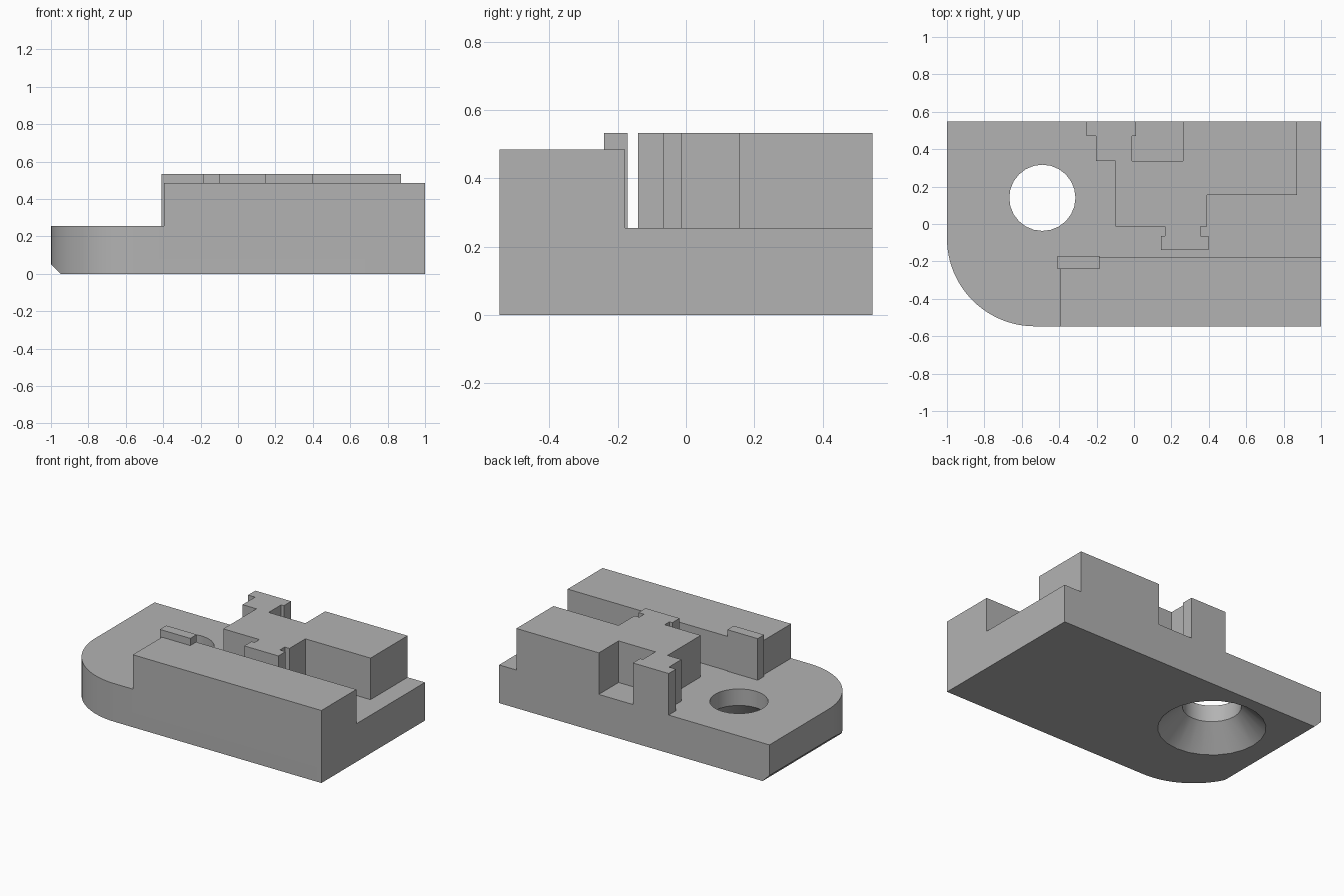
import bpy, bmesh
from math import cos, sin, pi, radians

cube = bpy.data.objects.get("Cube")
if cube:
    bpy.data.objects.remove(cube, do_unlink=True)

grey = bpy.data.materials.new("plain grey")
grey.use_nodes = True
colour = (0.45, 0.45, 0.45, 1)
grey.diffuse_color = colour
grey.node_tree.nodes["Principled BSDF"].inputs["Base Color"].default_value = colour

BACK, FLOOR, TOP = 0.547, 0.255, 0.533


def add_object(name, bm):
    bmesh.ops.recalc_face_normals(bm, faces=bm.faces)
    mesh = bpy.data.meshes.new(name)
    bm.to_mesh(mesh)
    bm.free()
    mesh.materials.append(grey)
    obj = bpy.data.objects.new(name, mesh)
    bpy.context.collection.objects.link(obj)
    return obj


def loft(name, rings):
    """Closed solid through rings of equal point count."""
    bm = bmesh.new()
    loops = [[bm.verts.new(p) for p in ring] for ring in rings]
    n = len(loops[0])
    bm.faces.new(loops[0][::-1])
    bm.faces.new(loops[-1])
    for low, high in zip(loops, loops[1:]):
        for i in range(n):
            j = (i + 1) % n
            bm.faces.new((low[i], low[j], high[j], high[i]))
    return add_object(name, bm)


def prism(name, outline, z0, z1):
    return loft(name, [[(x, y, z) for x, y in outline] for z in (z0, z1)])


def box(name, x0, x1, y0, y1, z0, z1):
    return prism(name, [(x0, y0), (x1, y0), (x1, y1), (x0, y1)], z0, z1)


def combine(target, tool, operation):
    mod = target.modifiers.new(operation, 'BOOLEAN')
    mod.operation, mod.solver, mod.object = operation, 'EXACT', tool
    bpy.context.view_layer.objects.active = target
    bpy.ops.object.modifier_apply(modifier=mod.name)
    bpy.data.objects.remove(tool, do_unlink=True)


# Base plate with one large rounded front corner
R = 0.47
arc = [(-1 + R - R * cos(a), -BACK + R - R * sin(a))
       for a in (i * pi / 48 for i in range(25))]
body = prism("keyed_plate", arc + [(1, -BACK), (1, BACK), (-1, BACK)], 0, FLOOR)

# Bevel under the right-hand edge
wedge = [(-1.05, 0.1), (-1.05, -0.05), (-0.9, -0.05)]
combine(body, loft("bevel_cutter", [[(x, y, z) for x, z in wedge] for y in (-1, 1)]),
        'DIFFERENCE')

# Countersunk screw hole
def ring(radius, z, sides=24):
    return [(-0.49 + radius * cos(2 * pi * i / sides),
             0.14 + radius * sin(2 * pi * i / sides), z) for i in range(sides)]


combine(body, loft("hole_cutter", [ring(0.375, -0.05), ring(0.177, 0.145),
                                   ring(0.177, 0.4)]), 'DIFFERENCE')

# Front rail and the small tab at its end
combine(body, box("front_rail", -0.395, 1, -BACK, -0.178, 0.1, 0.485), 'UNION')
combine(body, box("rail_tab", -0.41, -0.185, -0.24, -0.172, 0.2, TOP), 'UNION')

# Stepped block with hooked ends
key = [(-0.255, BACK), (-0.255, 0.47), (-0.203, 0.47), (-0.203, 0.338),
       (-0.10, 0.338), (-0.10, -0.013), (0.167, -0.013), (0.167, -0.064),
       (0.145, -0.064), (0.145, -0.14), (0.397, -0.14), (0.397, -0.064),
       (0.355, -0.064), (0.355, -0.013), (0.39, -0.013), (0.39, 0.155),
       (0.872, 0.155), (0.872, BACK), (0.262, BACK), (0.262, 0.338),
       (-0.01, 0.338), (-0.01, 0.47), (0.01, 0.47), (0.01, BACK)]
combine(body, prism("stepped_block", key, 0.2, TOP), 'UNION')

# Smooth the round surfaces, keep corners sharp
bpy.ops.object.select_all(action='DESELECT')
body.select_set(True)
bpy.context.view_layer.objects.active = body
bpy.ops.object.shade_smooth_by_angle(angle=radians(30))
